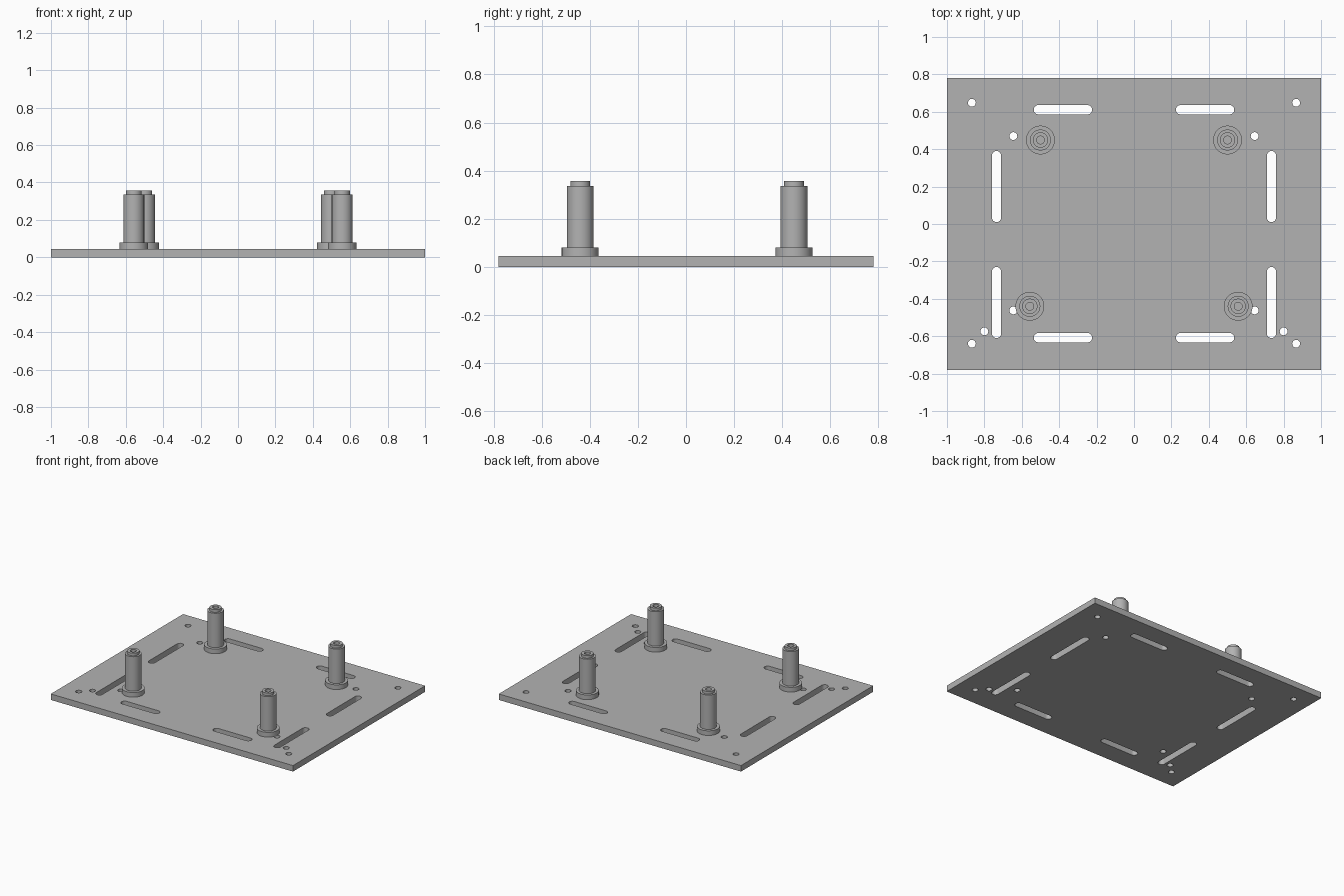
import bpy, bmesh, math

cube = bpy.data.objects.get("Cube")
if cube:
    bpy.data.objects.remove(cube, do_unlink=True)

HALF_X, HALF_Y, THICK = 1.0, 0.78, 0.045
HOLE_R, SLOT_R = 0.021, 0.025

# One grey metal
grey = (0.45, 0.45, 0.45, 1)
metal = bpy.data.materials.new("grey metal")
metal.use_nodes = True
metal.diffuse_color = grey
metal.node_tree.nodes["Principled BSDF"].inputs["Base Color"].default_value = grey


def add_mesh(name, bm):
    bmesh.ops.remove_doubles(bm, verts=bm.verts, dist=0.0001)
    bmesh.ops.recalc_face_normals(bm, faces=bm.faces)
    mesh = bpy.data.meshes.new(name)
    bm.to_mesh(mesh)
    bm.free()
    mesh.materials.append(metal)
    obj = bpy.data.objects.new(name, mesh)
    bpy.context.collection.objects.link(obj)
    bpy.ops.object.select_all(action='DESELECT')
    obj.select_set(True)
    bpy.context.view_layer.objects.active = obj
    bpy.ops.object.shade_smooth_by_angle(angle=math.radians(30))
    return obj


def stadium(cx, cy, dx, dy, r, n=12):
    """Outline of a circle swept from (-dx, -dy) to (dx, dy)."""
    start = math.atan2(dy, dx) - math.pi / 2
    points = []
    for end in (1, -1):
        for i in range(n + 1):
            a = start + math.pi * i / n + (0 if end == 1 else math.pi)
            points.append((cx + end * dx + r * math.cos(a),
                           cy + end * dy + r * math.sin(a)))
    return points if dx or dy else points[:n] + points[n + 1:-1]


# Plate outline, mounting holes and slots
outlines = [[(-HALF_X, -HALF_Y), (HALF_X, -HALF_Y), (HALF_X, HALF_Y), (-HALF_X, HALF_Y)]]
holes = [(0.867, 0.648), (0.645, 0.47), (0.867, -0.64), (0.645, -0.462), (0.80, -0.574)]
long_slots = [(0.38, 0.611), (0.38, -0.608)]
side_slots = [(0.735, 0.2), (0.735, -0.42)]
for side in (-1, 1):
    outlines += [stadium(side * x, y, 0, 0, HOLE_R) for x, y in holes]
    outlines += [stadium(side * x, y, 0.131, 0, SLOT_R) for x, y in long_slots]
    outlines += [stadium(side * x, y, 0, 0.165, SLOT_R) for x, y in side_slots]

# Fill the outlines as a flat curve with thickness, then turn it into a mesh
curve = bpy.data.curves.new("plate_outline", 'CURVE')
curve.dimensions = '2D'
curve.fill_mode = 'BOTH'
curve.extrude = THICK / 2
for outline in outlines:
    spline = curve.splines.new('POLY')
    spline.points.add(len(outline) - 1)
    for point, (x, y) in zip(spline.points, outline):
        point.co = (x, y, 0, 1)
    spline.use_cyclic_u = True
helper = bpy.data.objects.new("plate_outline", curve)
bpy.context.collection.objects.link(helper)
bpy.context.view_layer.update()
filled = bpy.data.meshes.new_from_object(
    helper.evaluated_get(bpy.context.evaluated_depsgraph_get()))
bpy.data.objects.remove(helper, do_unlink=True)
bm = bmesh.new()
bm.from_mesh(filled)
bpy.data.meshes.remove(filled)
bmesh.ops.translate(bm, verts=bm.verts, vec=(0, 0, THICK / 2))
add_mesh("base_plate", bm)

# Standoff profile: flange, column, stepped tip, blind screw hole
PROFILE = [(0, THICK), (0.077, THICK), (0.077, 0.08), (0.056, 0.08), (0.056, 0.337),
           (0.041, 0.337), (0.041, 0.357), (0.021, 0.357), (0.021, 0.25), (0, 0.25)]


def standoff(name, x, y):
    bm = bmesh.new()
    verts = [bm.verts.new((r, 0, z)) for r, z in PROFILE]
    edges = [bm.edges.new(pair) for pair in zip(verts, verts[1:])]
    bmesh.ops.spin(bm, geom=verts + edges, cent=(0, 0, 0), axis=(0, 0, 1),
                   angle=2 * math.pi, steps=40)
    add_mesh(name, bm).location = (x, y, 0)


for label, side in (("left", 1), ("right", -1)):
    standoff("back_" + label + "_standoff", side * 0.5, 0.449)
    standoff("front_" + label + "_standoff", side * 0.557, -0.44)
